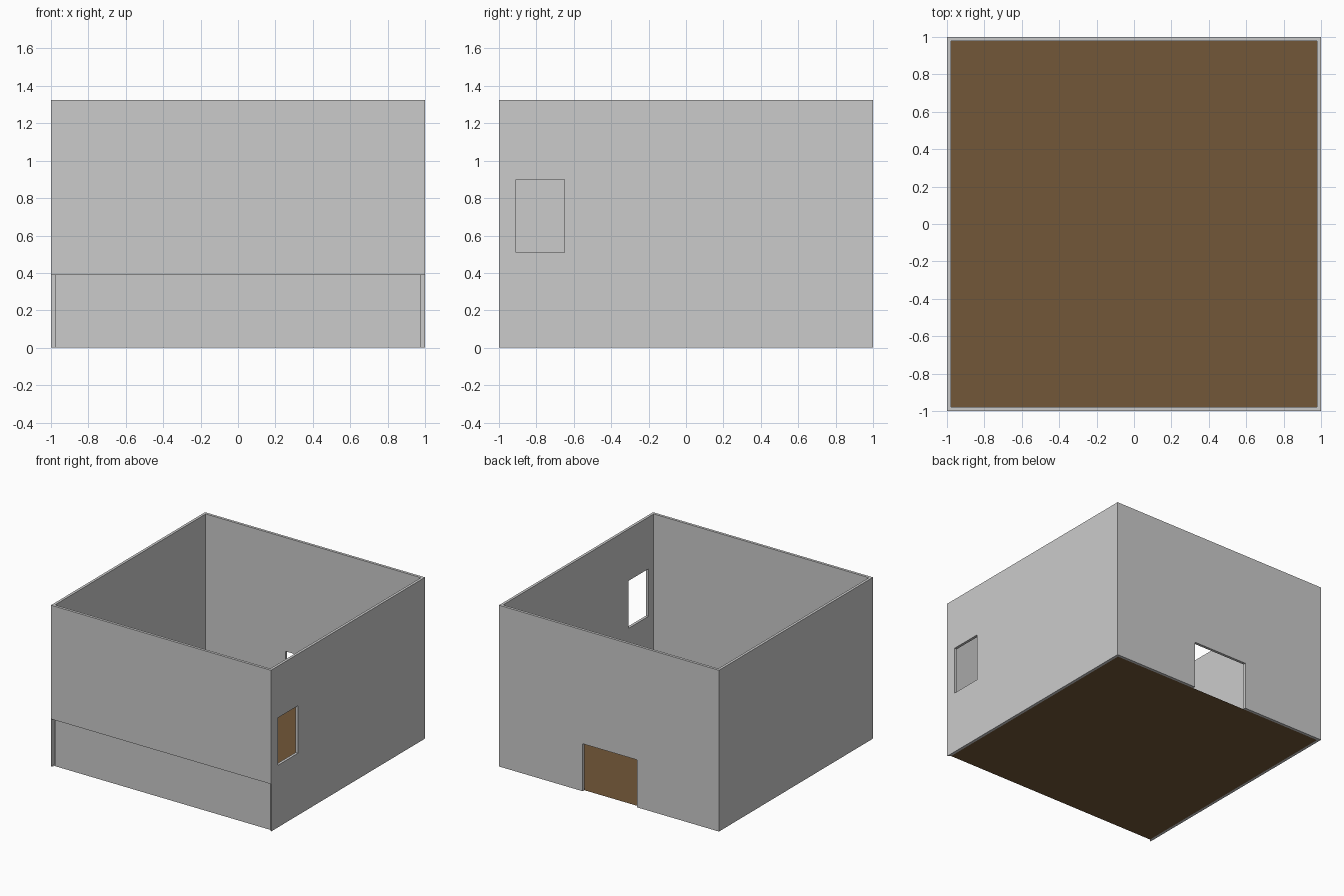
import bpy, bmesh

if "Cube" in bpy.data.objects:
    bpy.data.objects.remove(bpy.data.objects["Cube"])

H, T, LOW = 1.325, 0.022, 0.39   # wall height, thickness, lower front panel height


def add_object(name, bm):
    mesh = bpy.data.meshes.new(name)
    bm.to_mesh(mesh)
    bm.free()
    obj = bpy.data.objects.new(name, mesh)
    bpy.context.collection.objects.link(obj)
    return obj


def cutter(name, lo, hi):
    bm = bmesh.new()
    bmesh.ops.create_cube(bm, size=1)
    for v in bm.verts:
        v.co = [(a + b) / 2 + c * (b - a) for a, b, c in zip(lo, hi, v.co)]
    obj = add_object(name, bm)
    obj.hide_render = True
    return obj


# Four walls as a mitred square ring
bm = bmesh.new()
def ring(r, z):
    return [bm.verts.new((x * r, y * r, z)) for x, y in ((-1, -1), (1, -1), (1, 1), (-1, 1))]
loops = [ring(1, 0), ring(1, H), ring(1 - T, H), ring(1 - T, 0)]
for k in range(4):
    a, b = loops[k], loops[(k + 1) % 4]
    for i in range(4):
        j = (i + 1) % 4
        bm.faces.new((a[i], a[j], b[j], b[i]))
bmesh.ops.recalc_face_normals(bm, faces=bm.faces)
walls = add_object("walls", bm)

# Back doorway and right-hand window
cuts = [cutter("doorway_cutter", (-0.255, 0.9, -0.1), (0.24, 1.1, LOW)),
        cutter("window_cutter", (0.9, -0.91, 0.51), (1.1, -0.65, 0.90))]
bpy.context.view_layer.objects.active = walls
for c in cuts:
    mod = walls.modifiers.new(c.name, 'BOOLEAN')
    mod.object, mod.operation, mod.solver = c, 'DIFFERENCE', 'EXACT'
    bpy.ops.object.modifier_apply(modifier=mod.name)
for c in cuts:
    bpy.data.objects.remove(c)

# Lower front: outer skin is open, leaving the inner skin as a recessed panel
bm = bmesh.new()
bm.from_mesh(walls.data)
front = [f for f in bm.faces if all(v.co.y < -0.999 for v in f.verts)]
geom = front + list({e for f in front for e in f.edges}) + list({v for f in front for v in f.verts})
bmesh.ops.bisect_plane(bm, geom=geom, plane_co=(0, 0, LOW), plane_no=(0, 0, 1))
gone = [f for f in bm.faces
        if all(v.co.y < -0.97 and v.co.z < LOW + 0.001 for v in f.verts)]
bmesh.ops.delete(bm, geom=gone, context='FACES')
bm.to_mesh(walls.data)
bm.free()

# Floor
bm = bmesh.new()
bmesh.ops.create_grid(bm, x_segments=1, y_segments=1, size=1 - T)
floor = add_object("floor", bm)
brown = bpy.data.materials.new("brown_floor")
brown.diffuse_color = (0.17, 0.095, 0.04, 1)
brown.use_nodes = True
brown.node_tree.nodes["Principled BSDF"].inputs["Base Color"].default_value = brown.diffuse_color
floor.data.materials.append(brown)
